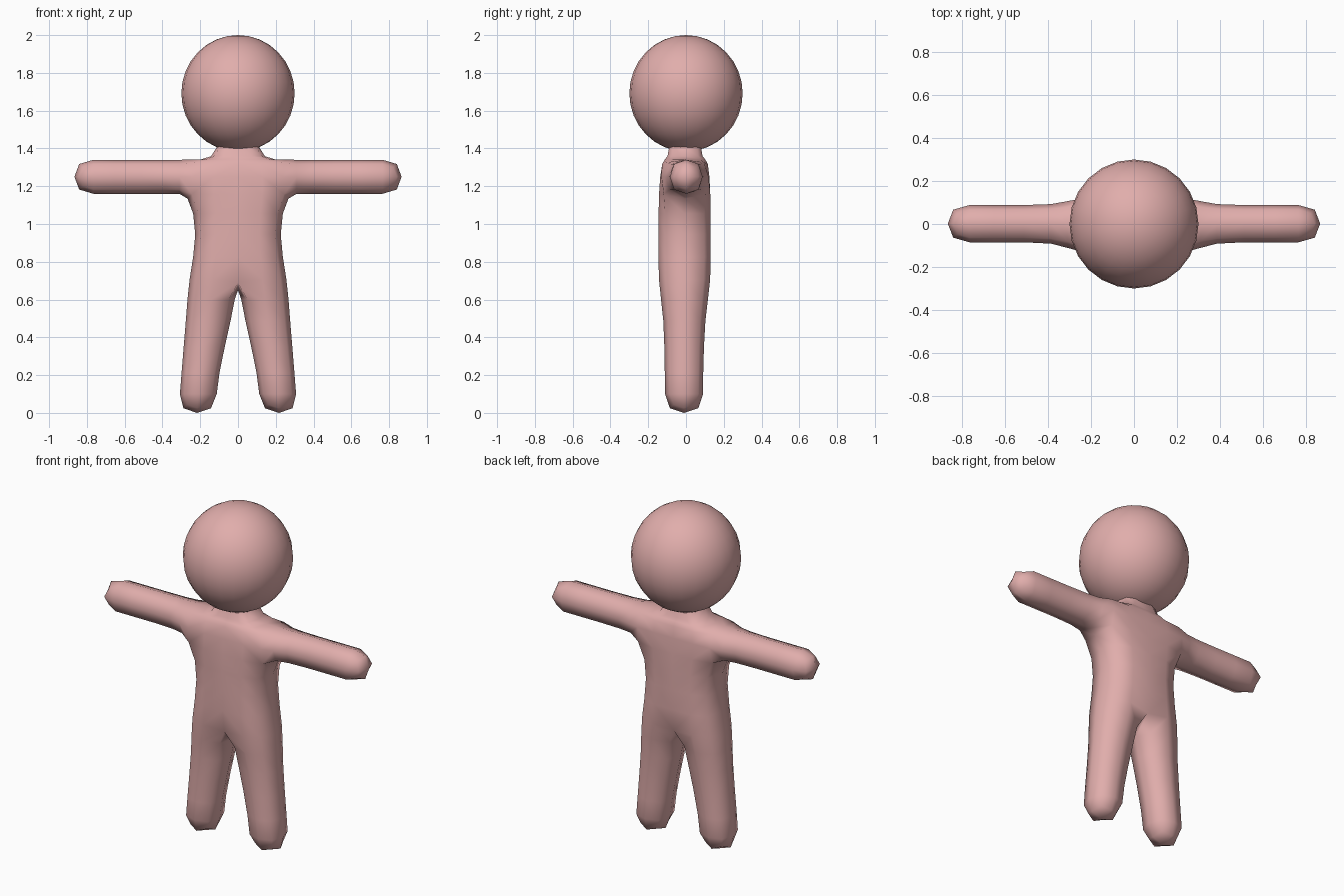
import bpy, bmesh

if "Cube" in bpy.data.objects:
    bpy.data.objects.remove(bpy.data.objects["Cube"])

skin = bpy.data.materials.new("soft_pink")
skin.diffuse_color = (0.75, 0.42, 0.41, 1)
skin.use_nodes = True
skin.node_tree.nodes["Principled BSDF"].inputs["Base Color"].default_value = skin.diffuse_color

bm = bmesh.new()


def ring(points):
    return [bm.verts.new(p) for p in points]


def bridge(a, b, sides):
    """Join two four-point rings along the listed sides."""
    for i in sides:
        j = (i + 1) % 4
        bm.faces.new((a[i], a[j], b[j], b[i]))


def level(x0, x1, front, back, z):
    """Horizontal ring: inner front, outer front, outer back, inner back."""
    return ring([(x0, front, z), (x1, front, z), (x1, back, z), (x0, back, z)])


BODY = (0, 1, 2)      # open on the mirror plane
LIMB = (0, 1, 2, 3)

# Torso half, from neck down to hips
neck_top = level(0, 0.10, -0.085, 0.075, 1.46)
neck_base = level(0, 0.13, -0.095, 0.085, 1.345)
shoulder = level(0, 0.26, -0.128, 0.118, 1.34)
armpit = level(0, 0.26, -0.145, 0.13, 1.16)
waist = level(0, 0.215, -0.145, 0.13, 0.95)
hip = level(0, 0.26, -0.147, 0.132, 0.70)
bm.faces.new(neck_top)
bridge(neck_top, neck_base, BODY)
bridge(neck_base, shoulder, BODY)
bridge(shoulder, armpit, (0, 2))
bridge(armpit, waist, BODY)
bridge(waist, hip, BODY)

# Arm, grown from the gap between shoulder and armpit
prev = [shoulder[1], shoulder[2], armpit[2], armpit[1]]
for x in (0.36, 0.665, 0.866):
    cur = ring([(x, -0.085, 1.34), (x, 0.088, 1.34), (x, 0.088, 1.16), (x, -0.085, 1.16)])
    bridge(prev, cur, LIMB)
    prev = cur
bm.faces.new(prev)

# Leg, splayed slightly outwards
prev = hip
for x0, x1, front, back, z in ((0.035, 0.275, -0.117, 0.10, 0.50),
                               (0.105, 0.30, -0.112, 0.09, 0.20),
                               (0.12, 0.315, -0.11, 0.09, 0.0)):
    cur = level(x0, x1, front, back, z)
    bridge(prev, cur, LIMB)
    prev = cur
bm.faces.new(prev)

bmesh.ops.recalc_face_normals(bm, faces=bm.faces)
mesh = bpy.data.meshes.new("body")
bm.to_mesh(mesh)
bm.free()
body = bpy.data.objects.new("body", mesh)
bpy.context.collection.objects.link(body)
mesh.materials.append(skin)
mesh.shade_smooth()
mirror = body.modifiers.new("mirror", 'MIRROR')
mirror.use_clip = True
subdivide = body.modifiers.new("rounding", 'SUBSURF')
subdivide.levels = subdivide.render_levels = 1
subdivide.use_limit_surface = False

# Head
bpy.ops.mesh.primitive_uv_sphere_add(segments=24, ring_count=16, radius=1, location=(0, 0, 1.692))
head = bpy.context.object
head.name = "head"
head.scale = (0.30, 0.30, 0.308)
head.data.materials.append(skin)
head.data.shade_smooth()
